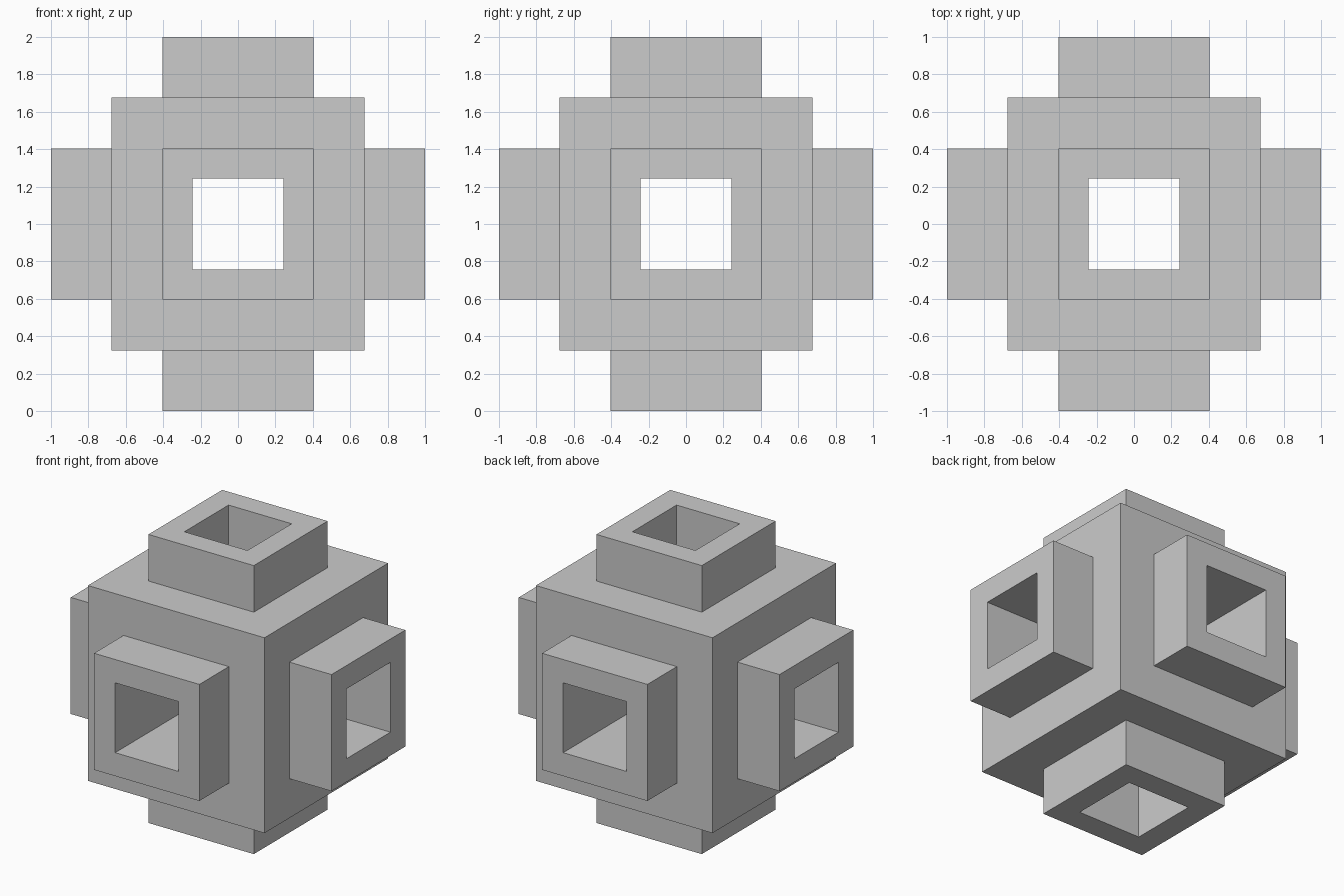
import bpy, bmesh
from math import pi
from mathutils import Matrix, Vector

if "Cube" in bpy.data.objects:
    bpy.data.objects.remove(bpy.data.objects["Cube"])

# Profile of one side: (half width, distance from centre), from cube edge into the tunnel
PROFILE = [(0.677, 0.677), (0.404, 0.677), (0.404, 1.0), (0.242, 1.0), (0.242, 0.242)]
CORNERS = [(-1, -1), (1, -1), (1, 1), (-1, 1)]
CENTRE = Vector((0, 0, 1))


def add_side(bm, rot):
    """Cube face, collar and tunnel walls, turned to one of six directions."""
    rings = [[bm.verts.new(rot @ Vector((sx * r, sy * r, h)) + CENTRE)
              for sx, sy in CORNERS] for r, h in PROFILE]
    for a, b in zip(rings, rings[1:]):
        for i in range(4):
            j = (i + 1) % 4
            bm.faces.new((a[i], a[j], b[j], b[i]))


bm = bmesh.new()
# Top and bottom, then four sides around
for k in range(4):
    add_side(bm, Matrix.Rotation(k * pi / 2, 3, 'X'))
for s in (-1, 1):
    add_side(bm, Matrix.Rotation(s * pi / 2, 3, 'Y'))

# Weld the six sides along cube edges and where the tunnels meet
bmesh.ops.remove_doubles(bm, verts=bm.verts, dist=1e-4)
bmesh.ops.recalc_face_normals(bm, faces=bm.faces)

mesh = bpy.data.meshes.new("tunnelled_cube")
bm.to_mesh(mesh)
bm.free()
bpy.context.collection.objects.link(bpy.data.objects.new("tunnelled_cube", mesh))
